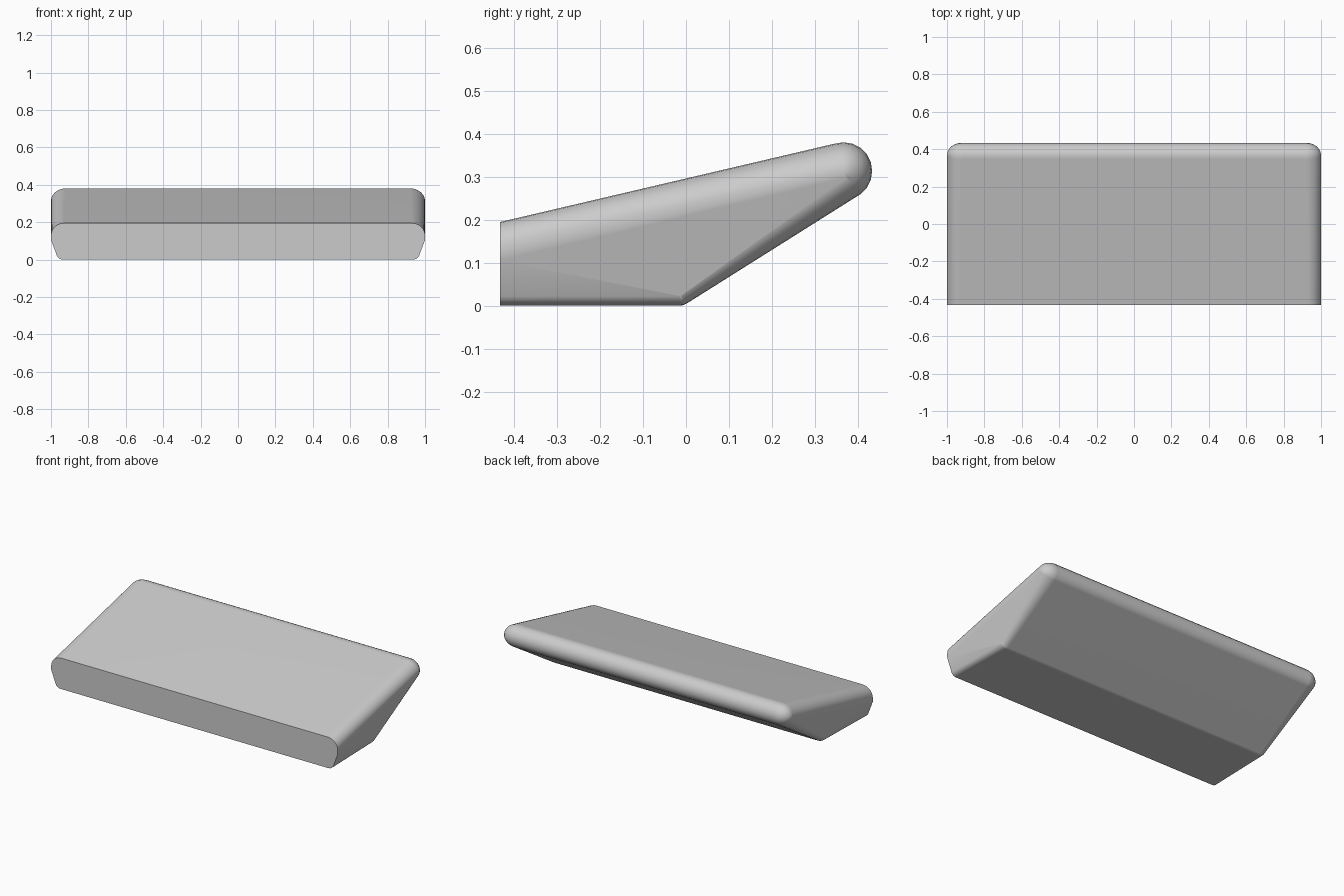
import bpy, bmesh
from math import sin, cos, pi, radians

if "Cube" in bpy.data.objects:
    bpy.data.objects.remove(bpy.data.objects["Cube"])

FRONT_Y = -0.434
bm = bmesh.new()


def ellipsoid(center, radii, seg=20, rings=12):
    """Add the points of a rounded corner on both the left and right side."""
    cx, cy, cz = center
    rx, ry, rz = radii
    for side in (-1, 1):
        for i in range(rings + 1):
            a = pi * i / rings
            for j in range(seg):
                b = 2 * pi * j / seg
                # ring axis runs along x so the long edges line up
                if i in (0, rings) and j:
                    continue
                bm.verts.new((side * (cx + rx * cos(a)),
                              cy + ry * sin(a) * cos(b),
                              cz + rz * sin(a) * sin(b)))


def front_arc(cx, cz, rx, rz, a0, a1, steps=6):
    """Add an arc of the flat front outline, mirrored in x."""
    for i in range(steps + 1):
        a = radians(a0 + (a1 - a0) * i / steps)
        for side in (-1, 1):
            bm.verts.new((side * (cx + rx * cos(a)), FRONT_Y, cz + rz * sin(a)))


# flat front end: round upper corners, tapered lower sides
front_arc(0.93, 0.13, 0.07, 0.065, 0, 90)
front_arc(0.935, 0.03, 0.035, 0.03, -90, -15, 4)
for side in (-1, 1):
    bm.verts.new((side, FRONT_Y, 0.105))

# thick rounded rear edge and the soft bend underneath
ellipsoid((0.92, 0.367, 0.314), (0.08, 0.067, 0.067))
ellipsoid((0.92, -0.015, 0.03), (0.04, 0.03, 0.03))

# skin everything with one convex shell
hull = bmesh.ops.convex_hull(bm, input=bm.verts[:])
bmesh.ops.delete(bm, geom=[v for v in bm.verts if not v.link_faces], context='VERTS')
bmesh.ops.dissolve_limit(bm, angle_limit=radians(0.5), verts=bm.verts[:], edges=bm.edges[:])
bmesh.ops.recalc_face_normals(bm, faces=bm.faces[:])

mesh = bpy.data.meshes.new("wedge_body")
bm.to_mesh(mesh)
bm.free()
body = bpy.data.objects.new("wedge_body", mesh)
bpy.context.collection.objects.link(body)
bpy.context.view_layer.objects.active = body
body.select_set(True)
bpy.ops.object.shade_smooth_by_angle(angle=radians(35))

# keep the large faces flat-looking
wn = body.modifiers.new("weighted_normals", 'WEIGHTED_NORMAL')
wn.keep_sharp = True
